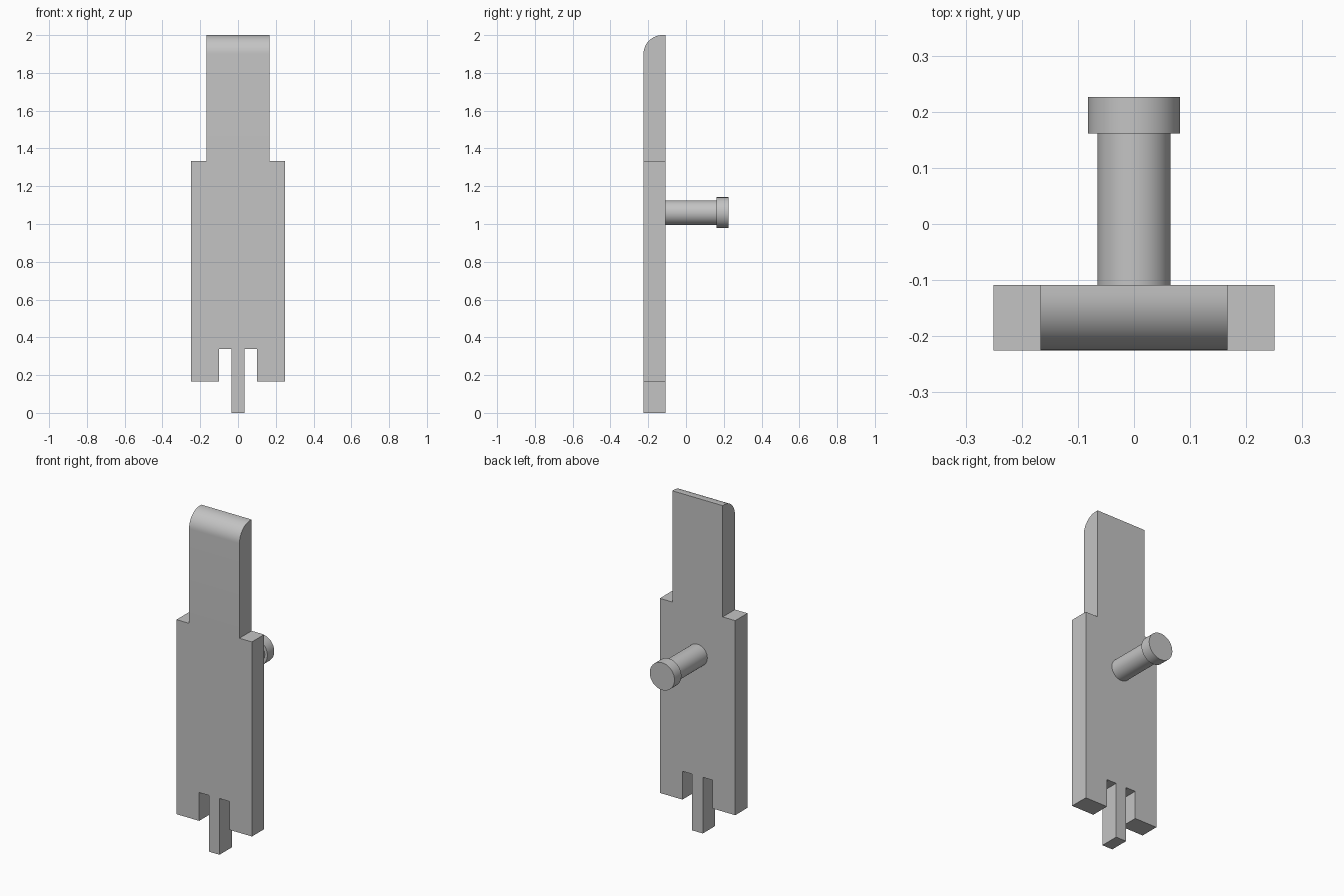
import bpy, bmesh, math
from mathutils import Matrix

cube = bpy.data.objects.get("Cube")
if cube:
    bpy.data.objects.remove(cube, do_unlink=True)

GREY = (0.55, 0.55, 0.55, 1)
grey = bpy.data.materials.new("plain grey")
grey.use_nodes = True
grey.diffuse_color = GREY
grey.node_tree.nodes["Principled BSDF"].inputs["Base Color"].default_value = GREY

FRONT, BACK = -0.225, -0.109


def finish(bm, name):
    bmesh.ops.recalc_face_normals(bm, faces=bm.faces)
    mesh = bpy.data.meshes.new(name)
    bm.to_mesh(mesh)
    bm.free()
    mesh.materials.append(grey)
    obj = bpy.data.objects.new(name, mesh)
    bpy.context.collection.objects.link(obj)
    bpy.ops.object.select_all(action="DESELECT")
    obj.select_set(True)
    bpy.context.view_layer.objects.active = obj
    bpy.ops.object.shade_smooth_by_angle(angle=math.radians(30))
    return obj


# Flat plate: stepped shoulders above, two slots and a long tang below
half = [(0.035, 0), (0.035, 0.337), (0.1, 0.337), (0.1, 0.167),
        (0.25, 0.167), (0.25, 1.333), (0.167, 1.333), (0.167, 2)]
outline = half + [(-x, z) for x, z in reversed(half)]
bm = bmesh.new()
face = bm.faces.new([bm.verts.new((x, FRONT, z)) for x, z in outline])
solid = bmesh.ops.extrude_face_region(bm, geom=[face])
moved = [v for v in solid["geom"] if isinstance(v, bmesh.types.BMVert)]
bmesh.ops.translate(bm, verts=moved, vec=(0, BACK - FRONT, 0))

# Rounded front edge at the top
edge = [e for e in bm.edges
        if all(v.co.z > 1.99 and v.co.y < FRONT + 0.01 for v in e.verts)]
bmesh.ops.bevel(bm, geom=edge, offset=0.1, offset_type="OFFSET",
                segments=14, profile=0.5, affect="EDGES")
finish(bm, "plate")


# Peg and its wider cap on the back
def rod(name, radius, y0, y1):
    bm = bmesh.new()
    place = Matrix.Translation((0, (y0 + y1) / 2, 1.06)) @ Matrix.Rotation(math.pi / 2, 4, "X")
    bmesh.ops.create_cone(bm, cap_ends=True, segments=48, radius1=radius,
                          radius2=radius, depth=y1 - y0, matrix=place)
    return finish(bm, name)


rod("peg", 0.065, BACK - 0.01, 0.17)
rod("peg_cap", 0.082, 0.161, 0.226)
